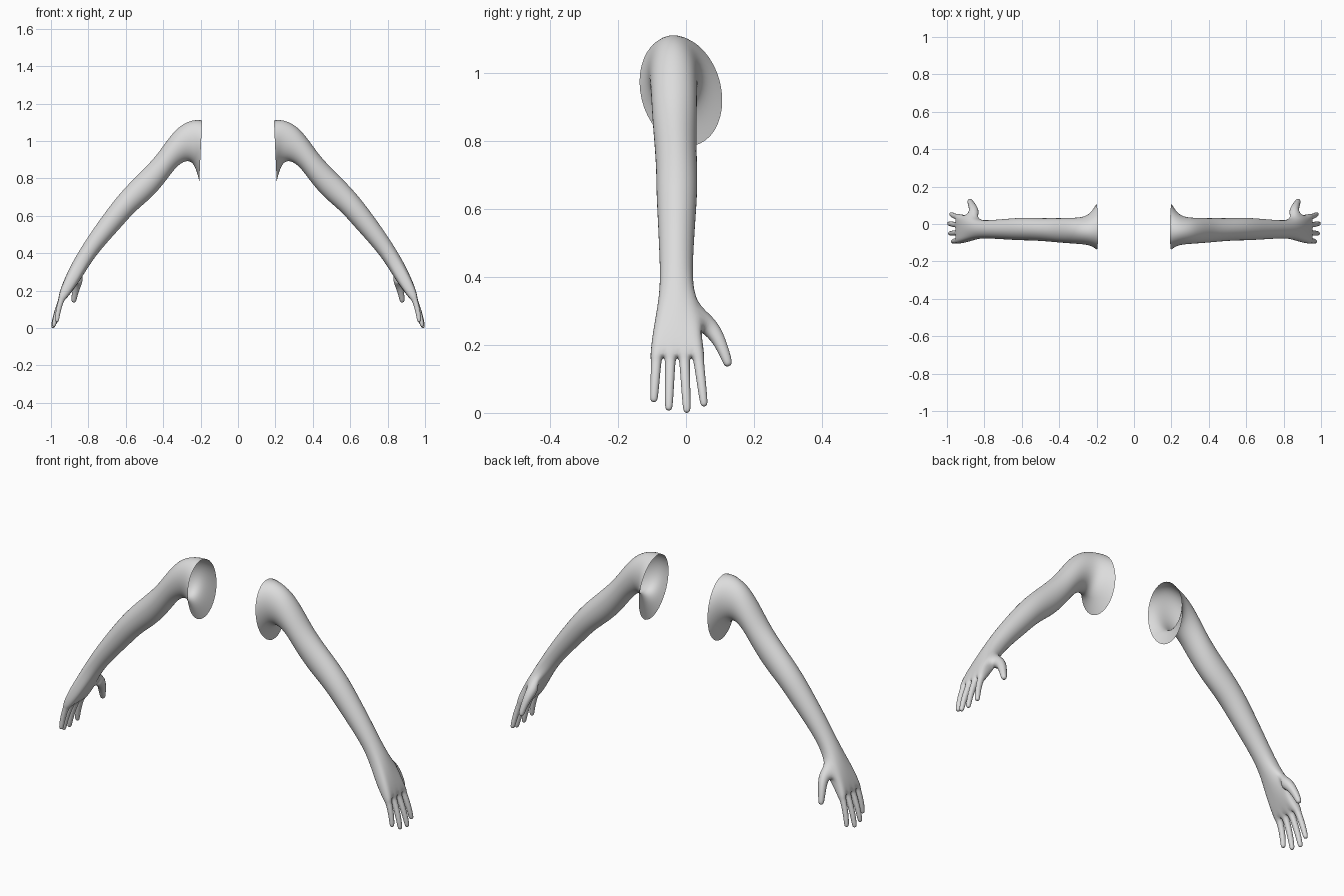
import bpy, bmesh, math
from mathutils import Vector

if "Cube" in bpy.data.objects:
    bpy.data.objects.remove(bpy.data.objects["Cube"])

SIDES = 10
SWELL = 1.068   # offsets the shrinkage of the subdivision

# Arm sections: upper x, z, lower x, z, y range, hand flatness, lean of the top
SECTIONS = [
    (.192, 1.110, .207, .785, -.135, .105, 0, -.022),
    (.222, 1.113, .222, .845, -.119, .072, 0, -.015),
    (.262, 1.106, .243, .888, -.110, .042, 0, -.005),
    (.322, 1.074, .280, .898, -.106, .033, 0, 0),
    (.385, .995, .332, .862, -.102, .032, 0, 0),
    (.440, .915, .382, .792, -.098, .031, 0, 0),
    (.516, .837, .447, .712, -.091, .031, 0, 0),
    (.596, .758, .520, .650, -.087, .033, 0, 0),
    (.655, .690, .568, .606, -.087, .033, 0, 0),
    (.714, .612, .628, .537, -.083, .028, 0, 0),
    (.783, .516, .702, .456, -.079, .022, 0, 0),
    (.850, .412, .767, .378, -.075, .018, .1, 0),
    (.893, .338, .808, .313, -.080, .028, .4, 0),
    (.936, .248, .868, .218, -.096, .043, .8, 0),
    (.961, .176, .916, .156, -.102, .051, 1, 0),
]


def section(bm, ux, uz, lx, lz, y0, y1, flat, lean):
    """One ring of the arm, blending from an ellipse to a flat palm."""
    mid = Vector(((ux + lx) / 2, (y0 + y1) / 2, (uz + lz) / 2))
    half = Vector(((ux - lx) / 2, 0, (uz - lz) / 2))
    ring = []
    for k in range(SIDES):
        a = math.radians(18 + 36 * k)
        even = 1 - k / 2 if k < 5 else -1 + (k - 5) / 2
        across = math.cos(a) * (1 - flat) + even * flat
        up = math.sin(a) * (1 - flat) + math.copysign(.9, math.sin(a)) * flat
        p = mid + half * up * SWELL
        p.y += across * (y1 - y0) / 2 * SWELL + lean * up
        ring.append(bm.verts.new(p))
    return ring


def grow(bm, face, hint, path):
    """Extrude a face along a path of (point, width) with square sections."""
    verts = list(face.verts)
    last = face.calc_center_median()
    signs = None
    for i, (point, width) in enumerate(path):
        ahead = path[min(i + 1, len(path) - 1)][0]
        d = (ahead - last).normalized()
        u = (hint - d * hint.dot(d)).normalized()
        v = d.cross(u)
        if signs is None:
            c = face.calc_center_median()
            signs = [(math.copysign(.5, (p.co - c).dot(u)),
                      math.copysign(.5, (p.co - c).dot(v))) for p in verts]
            bm.faces.remove(face)
        new = [bm.verts.new(point + (u * s + v * t) * width) for s, t in signs]
        for k in range(4):
            n = (k + 1) % 4
            bm.faces.new((verts[k], verts[n], new[n], new[k]))
        verts, last = new, point
    bm.faces.new(verts)


bm = bmesh.new()

# Upper arm, forearm and palm, open at the shoulder
rings = [section(bm, *s) for s in SECTIONS]
thumb_face = None
for j, (a, b) in enumerate(zip(rings, rings[1:])):
    for k in range(SIDES):
        n = (k + 1) % SIDES
        f = bm.faces.new((a[k], a[n], b[n], b[k]))
        if j == len(rings) - 3 and k == SIDES - 1:
            thumb_face = f

# Four fingers growing from the knuckles
end = rings[-1]
TIPS = [(.979, .054, .018), (.991, .003, -.001), (.986, -.051, .006), (.969, -.095, .031)]
for k, tip in enumerate(TIPS):
    f = bm.faces.new((end[k], end[k + 1], end[8 - k], end[9 - k]))
    base, tip = f.calc_center_median(), Vector(tip)
    path = []
    for t, w in ((.09, .033), (.3, .031), (.62, .028), (.9, .025), (1, .018)):
        p = base.lerp(tip, t)
        p.x += .006 * math.sin(math.pi * t)   # slight curl
        path.append((p, w))
    grow(bm, f, Vector((0, 1, 0)), path)

# Thumb growing from the side of the palm
grow(bm, thumb_face, Vector((.8, 0, .4)), [
    (Vector((.853, .060, .262)), .062),
    (Vector((.861, .088, .231)), .048),
    (Vector((.870, .106, .194)), .038),
    (Vector((.877, .121, .154)), .031),
    (Vector((.879, .126, .136)), .022),
])

bmesh.ops.recalc_face_normals(bm, faces=bm.faces[:])
for f in bm.faces:
    f.smooth = True
mesh = bpy.data.meshes.new("arms")
bm.to_mesh(mesh)
bm.free()

grey = bpy.data.materials.new("light grey")
grey.diffuse_color = (.72, .72, .72, 1)
grey.use_nodes = True
grey.node_tree.nodes["Principled BSDF"].inputs["Base Color"].default_value = grey.diffuse_color
mesh.materials.append(grey)

# Mirrored pair, smoothed
arms = bpy.data.objects.new("arms", mesh)
bpy.context.collection.objects.link(arms)
mirror = arms.modifiers.new("Mirror", 'MIRROR')
mirror.use_mirror_merge = False
smooth = arms.modifiers.new("Smooth", 'SUBSURF')
smooth.levels = smooth.render_levels = 2
